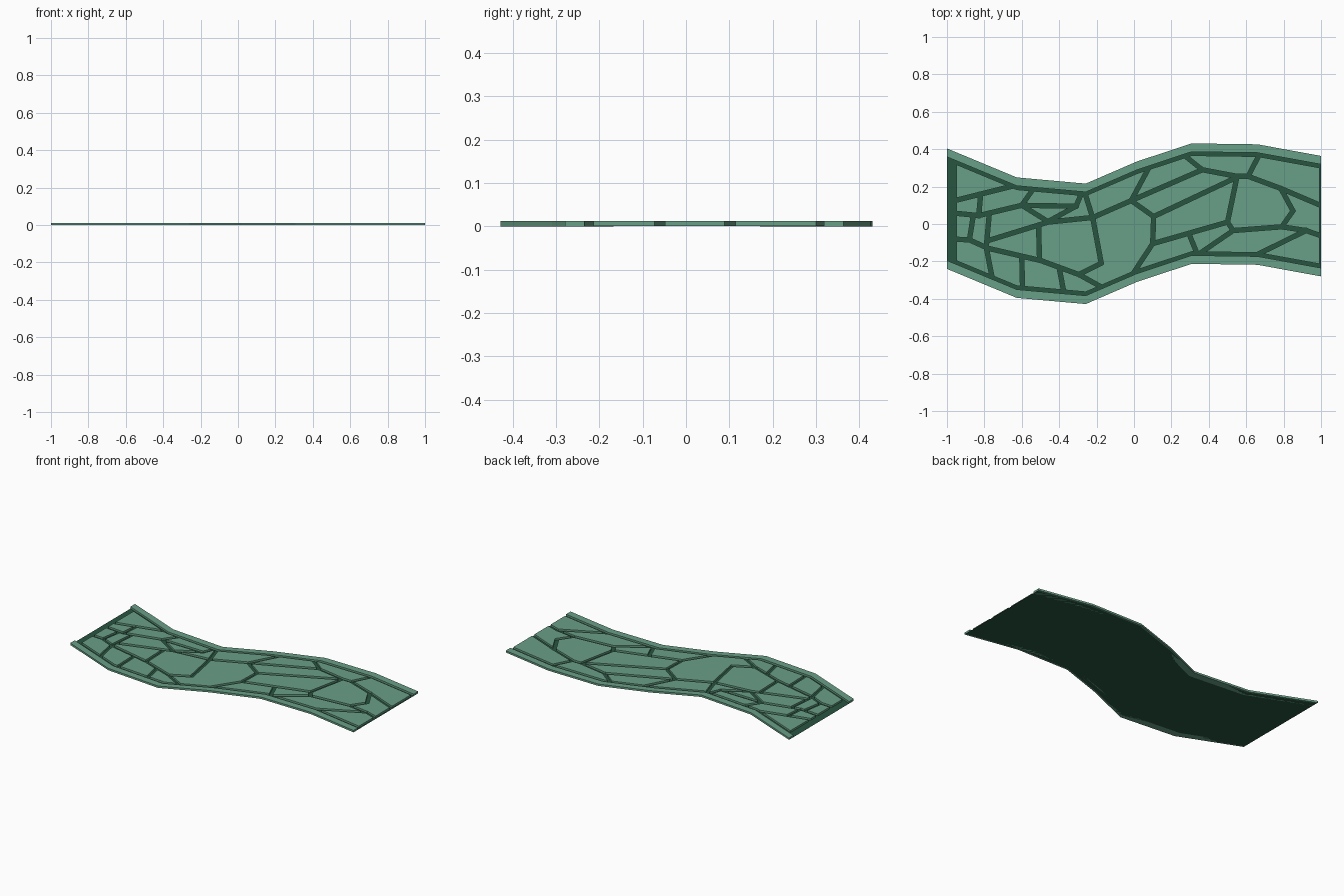
import bpy, bmesh
from mathutils import Vector

if "Cube" in bpy.data.objects:
    bpy.data.objects.remove(bpy.data.objects["Cube"])

HEIGHT = 0.012      # stone and kerb thickness
HALF = 0.322        # half width of the road, measured along y
KERB = 0.045
JOINT = 0.023       # gap between stones

# Centre line of the winding road
CENTRE = [(-1, .082), (-.627, -.073), (-.258, -.106), (.015, .012),
          (.308, .109), (.66, .104), (1, .042)]

# Joint paths between the paving stones
JOINTS = [
    [(-.98, .12), (-.82, .16), (-.60, .215)],
    [(-.82, .16), (-.83, .045), (-.98, .06)],
    [(-.86, .04), (-.88, -.085)],
    [(-.98, -.08), (-.88, -.085), (-.78, -.13)],
    [(-.775, .04), (-.79, -.125), (-.75, -.33)],
    [(-.83, .045), (-.60, .10), (-.53, .20)],
    [(-.60, .10), (-.31, .095), (-.27, .19)],
    [(-.60, .10), (-.46, .013), (-.31, .095)],
    [(-.785, -.09), (-.46, .01), (-.22, .035)],
    [(-.51, -.015), (-.505, -.195)],
    [(-.78, -.13), (-.50, -.195), (-.295, -.27), (-.15, -.35)],
    [(-.60, -.18), (-.595, -.38)],
    [(-.40, -.235), (-.37, -.39)],
    [(-.295, -.27), (-.175, -.21), (-.22, .03), (-.27, .19)],
    [(-.22, .035), (-.015, .125), (.09, .32)],
    [(-.015, .125), (.365, .29), (.24, .39)],
    [(-.015, .125), (.105, .04), (.10, -.105), (-.015, -.28)],
    [(.365, .29), (.55, .255), (.61, .255), (.68, .39)],
    [(.105, .04), (.55, .25), (.50, .01)],
    [(.10, -.105), (.50, .01), (.53, -.035), (.79, -.015),
     (.85, .07), (.785, .19), (.61, .255)],
    [(.295, -.055), (.34, -.165), (.53, -.035)],
    [(.785, .19), (1.02, .09)],
    [(.79, -.015), (.92, -.035), (.655, -.165)],
    [(.92, -.035), (1.02, -.07)],
]


def material(name, rgb):
    m = bpy.data.materials.new(name)
    m.diffuse_color = (*rgb, 1)
    m.use_nodes = True
    m.node_tree.nodes["Principled BSDF"].inputs["Base Color"].default_value = m.diffuse_color
    return m


def centre_y(x):
    for (x0, y0), (x1, y1) in zip(CENTRE, CENTRE[1:]):
        if x <= x1:
            return y0 + (y1 - y0) * (x - x0) / (x1 - x0)


def make_object(name, bm, mat=None):
    mesh = bpy.data.meshes.new(name)
    bm.to_mesh(mesh)
    bm.free()
    if mat:
        mesh.materials.append(mat)
    ob = bpy.data.objects.new(name, mesh)
    bpy.context.collection.objects.link(ob)
    return ob


def prism(bm, outline, z0, z1):
    """Upright prism from an anticlockwise outline; flat sheet if z0 == z1."""
    low = [bm.verts.new((x, y, z0)) for x, y in outline]
    if z0 == z1:
        bm.faces.new(low)
        return
    top = [bm.verts.new((x, y, z1)) for x, y in outline]
    bm.faces.new(low[::-1])
    bm.faces.new(top)
    for i in range(len(low)):
        j = (i + 1) % len(low)
        bm.faces.new((low[i], low[j], top[j], top[i]))


def strip(name, lo, hi, mat, z0, z1, x0=-1, x1=1):
    """Band following the road between two offsets from the centre line."""
    xs = [x0] + [x for x, _ in CENTRE[1:-1]] + [x1]
    outline = [(x, centre_y(x) + lo) for x in xs]
    outline += [(x, centre_y(x) + hi) for x in reversed(xs)]
    bm = bmesh.new()
    prism(bm, outline, z0, z1)
    return make_object(name, bm, mat)


stone_mat = material("stone_green", (.141, .352, .242))
bed_mat = material("bed_dark_green", (.021, .091, .053))

# Road bed and the two kerbs
strip("road_bed", -HALF + .01, HALF - .01, bed_mat, 0, 0)
strip("kerb_back", HALF - KERB, HALF, stone_mat, 0, HEIGHT)
strip("kerb_front", -HALF, -HALF + KERB, stone_mat, 0, HEIGHT)

# Paving slab, later split into stones
inset = KERB + .02
stones = strip("paving_stones", -HALF + inset, HALF - inset, stone_mat,
               .0004, HEIGHT, -.95, .992)

# Joint cutter: one box along each joint segment
bm = bmesh.new()
count = 0
for path in JOINTS:
    for a, b in zip(path, path[1:]):
        a, b = Vector(a), Vector(b)
        along = (b - a).normalized()
        side = Vector((-along.y, along.x)) * JOINT / 2
        a, b = a - along * JOINT * .4, b + along * JOINT * .4
        count += 1
        prism(bm, [a - side, b - side, b + side, a + side],
              -.05 - count * .0007, .05 + count * .0007)
cutter = make_object("joint_cutter", bm)
cutter.hide_render = True

# Cut the joints and keep the result as plain mesh
mod = stones.modifiers.new("joints", 'BOOLEAN')
mod.operation = 'DIFFERENCE'
mod.solver = 'EXACT'
mod.use_self = True
mod.object = cutter
bpy.context.view_layer.update()
graph = bpy.context.evaluated_depsgraph_get()
stones.data = bpy.data.meshes.new_from_object(stones.evaluated_get(graph))
stones.modifiers.clear()
bpy.data.objects.remove(cutter)
